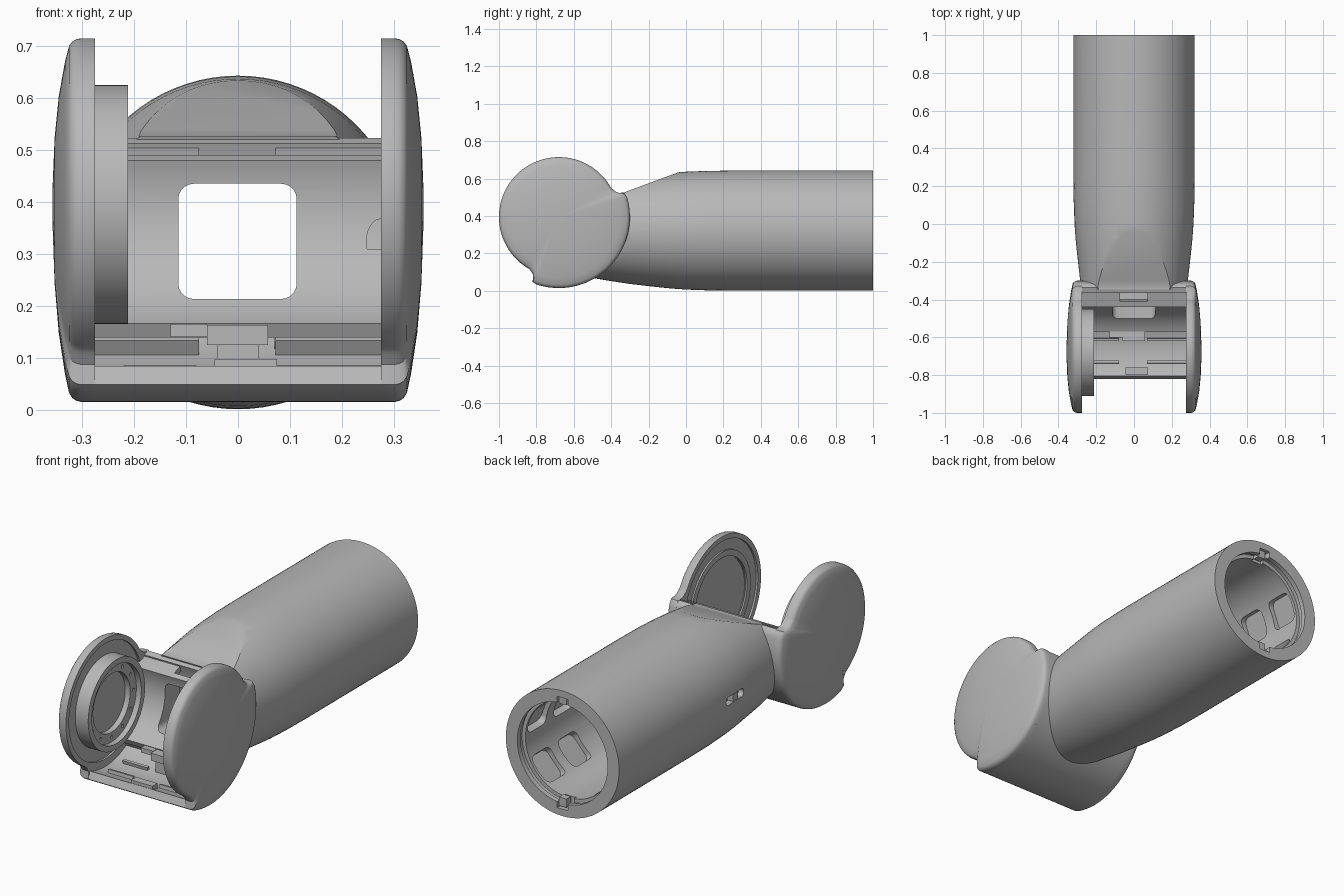
import bpy, bmesh
from math import sin, cos, pi, radians
from mathutils import Vector

if "Cube" in bpy.data.objects:
    bpy.data.objects.remove(bpy.data.objects["Cube"])

GREY = (0.48, 0.48, 0.48, 1)
mat = bpy.data.materials.new("plain grey")
mat.use_nodes = True
mat.diffuse_color = GREY
mat.node_tree.nodes["Principled BSDF"].inputs["Base Color"].default_value = GREY

X, Y, Z = Vector((1, 0, 0)), Vector((0, 1, 0)), Vector((0, 0, 1))
HUB = Vector((0, -0.68, 0.395))     # axis of the head, along x
AXIS = Vector((0, 0, 0.322))        # axis of the arm, along y


def loft(name, rings):
    """Closed solid through a list of equal-length point rings."""
    bm = bmesh.new()
    loops = [[bm.verts.new(p) for p in ring] for ring in rings]
    n = len(loops[0])
    for a, b in zip(loops, loops[1:]):
        for i in range(n):
            j = (i + 1) % n
            bm.faces.new((a[i], a[j], b[j], b[i]))
    bm.faces.new(loops[0])
    bm.faces.new(loops[-1])
    bmesh.ops.recalc_face_normals(bm, faces=bm.faces)
    me = bpy.data.meshes.new(name)
    bm.to_mesh(me)
    bm.free()
    me.materials.append(mat)
    ob = bpy.data.objects.new(name, me)
    bpy.context.collection.objects.link(ob)
    return ob


def prism(name, pts, lo, hi, u=Y, v=Z, n=X, origin=Vector()):
    return loft(name, [[origin + u * a + v * b + n * h for a, b in pts] for h in (lo, hi)])


def lathe(name, profile, axis, u, v, origin, seg=64):
    """Turned solid from (position along axis, radius) pairs."""
    angles = [2 * pi * i / seg for i in range(seg)]
    return loft(name, [[origin + axis * h + (u * cos(t) + v * sin(t)) * r for t in angles]
                       for h, r in profile])


def hub_lathe(name, profile):
    return lathe(name, profile, X, Y, Z, HUB, 80)


def arm_lathe(name, profile):
    return lathe(name, profile, Y, X, Z, AXIS, 80)


def rounded_rect(w, h, r):
    pts = []
    for k, (sx, sy) in enumerate(((1, 1), (-1, 1), (-1, -1), (1, -1))):
        for i in range(6):
            t = pi / 2 * (k + i / 5)
            pts.append((sx * (w / 2 - r) + r * cos(t), sy * (h / 2 - r) + r * sin(t)))
    return pts


def box(name, x0, x1, y0, y1, z0, z1):
    return prism(name, [(y0, z0), (y1, z0), (y1, z1), (y0, z1)], x0, x1)


def sector(name, a0, a1, r0, r1, x0, x1, step=3):
    """Piece of a curved wall around the hub; r1 may be a function of the angle."""
    n = max(2, int((a1 - a0) / step))
    angles = [a0 + (a1 - a0) * i / n for i in range(n + 1)]
    outer = r1 if callable(r1) else (lambda a: r1)
    pts = [(outer(a) * cos(radians(a)), outer(a) * sin(radians(a))) for a in angles]
    pts += [(r0 * cos(radians(a)), r0 * sin(radians(a))) for a in reversed(angles)]
    return prism(name, pts, x0, x1, origin=HUB)


def cut(target, cutters):
    bpy.context.view_layer.objects.active = target
    for c in cutters:
        m = target.modifiers.new("cut", "BOOLEAN")
        m.operation, m.solver, m.object = "DIFFERENCE", "EXACT", c
        bpy.ops.object.modifier_apply(modifier=m.name)
    for c in cutters:
        bpy.data.objects.remove(c)


# Head outline: small circle at front and top, larger one at back and bottom
STEPS = [(-180, .32), (-119, .32), (-114, .337), (-112, .374), (-109, .38), (16, .38),
         (20, .373), (22, .345), (24, .333), (29, .32), (180, .32)]


def outline(a):
    for (a0, r0), (a1, r1) in zip(STEPS, STEPS[1:]):
        if a <= a1:
            return r0 + (r1 - r0) * (a - a0) / (a1 - a0)
    return STEPS[-1][1]


def side_cap(name, s):
    angles = list(range(-180, 180, 2))
    dome = [(.275, 1), (.302, 1), (.311, .994), (.319, .98), (.325, .955),
            (.333, .86), (.345, .65), (.353, .4), (.357, .1)]
    return loft(name, [[HUB + X * s * x + (Y * cos(radians(a)) + Z * sin(radians(a)))
                        * outline(a) * k for a in angles] for x, k in dome])


right_cap = side_cap("right_side_cap", -1)
left_cap = side_cap("left_side_cap", 1)
cut(right_cap, [hub_lathe("c", [(-.26, .295), (-.285, .295)])])
cut(left_cap, [hub_lathe("c", [(.26, .295), (.285, .295)]),
               hub_lathe("c", [(.26, .205), (.305, .205)]),
               hub_lathe("c", [(.26, .125), (.325, .125)])])
hub_lathe("left_bearing_rim", [(.29, .24), (.277, .24), (.277, .21), (.288, .21)])

# Curved wall joining the caps, and the thinner liner inside it
shell = sector("head_shell", -112, 20.5, .335, outline, -.29, .29, 2)
liner = sector("head_liner", -64, 19.5, .255, .285, -.289, .289)


def window(grow=0):
    return prism("c", rounded_rect(.228 + grow, .222 + grow, .03), -.6, -.2,
                 X, Z, Y, Vector((-.001, 0, .324)))


cut(shell, [window(.012)])
cut(liner, [window(), lathe("c", [(-.44, .045), (-.3, .045)], Y, X * .6, Z,
                            Vector((.274, 0, .322)), 24)])

# Window frame bridging the liner and the shell
frame = prism("window_frame", rounded_rect(.252, .246, .04), -.46, -.31,
              X, Z, Y, Vector((-.001, 0, .324)))
cut(frame, [window(), hub_lathe("c", [(-.4, .262), (.4, .262)])])

# Bearing ring with a circle of screw holes
ring = hub_lathe("bearing_ring", [(-.292, .23), (-.212, .23), (-.212, .2), (-.24, .2),
                                  (-.24, .15), (-.268, .15)])
cut(ring, [lathe("c", [(-.255, .008), (-.23, .008)], X, Y, Z,
                 HUB + (Y * cos(t) + Z * sin(t)) * .176, 10)
           for t in [2 * pi * i / 12 for i in range(12)]])

# Rails, pads and blocks on the head floor
for i, a in enumerate((-99, -78, -55)):
    sector(f"right_floor_rail_{i}", a - 1.2, a + 1.2, .318, .34, -.22, -.08)
    sector(f"left_floor_rail_{i}", a - 1.2, a + 1.2, .318, .34, .07, .28)
for side, x0, x1 in (("right", -.28, -.075), ("left", .072, .28)):
    sector(side + "_floor_pad", -60, -46, .302, .34, x0, x1)
    sector(side + "_top_pad", 14, 19, .28, .34, x0, x1)
box("floor_block", -.06, .058, -.62, -.57, .125, .163)
box("floor_block_foot", -.04, .04, -.61, -.58, .04, .13)
box("small_floor_block", -.13, -.06, -.6, -.57, .14, .165)
box("front_floor_strip", -.045, .075, -.8, -.76, .06, .098)

# Hollow arm with a flat facet on top, trimmed to the curved head
arm = arm_lathe("arm_tube", [(1, .321), (.25, .321), (.12, .3195), (0, .315), (-.08, .309),
                             (-.15, .302), (-.23, .293), (-.3, .285), (-.38, .273), (-.52, .25)])
cuts = [prism("c", [(-.33, .527), (0, .649), (0, .9), (-.6, .9), (-.6, .527)], -.5, .5),
        hub_lathe("c", [(-.5, .358), (.5, .358)]),
        arm_lathe("c", [(1.1, .256), (.975, .256), (.975, .264), (.95, .264), (.95, .245),
                        (-.1, .245), (-.28, .18), (-.45, .18)]),
        prism("c", rounded_rect(.15, .04, .019), -.4, -.285, origin=Vector((0, .055, .335)))]
for s in (-1, 1):
    cuts.append(box("c", -.03, .03, .93, 1.1, .322 + s * .26 - .025, .322 + s * .26 + .025))
    for deg in (-42, 20):
        t = radians(deg)
        n, v = X * s * cos(t) + Z * sin(t), -X * s * sin(t) + Z * cos(t)
        for y in (.86, .65):
            cuts.append(prism("c", rounded_rect(.15, .15, .03), .2, .268, Y, v, n,
                              AXIS + Y * y))
cut(arm, cuts)

# Latch blocks in the end notches and a button in the side slot
for name, s in (("top_latch", 1), ("bottom_latch", -1)):
    z = .322 + s * .262
    box(name, -.012, .03, .95, .985, z - .018, z + .026)
box("slot_button", -.315, -.28, .03, .07, .317, .353)

# Smooth curved faces, keep crisp edges
bpy.ops.object.select_all(action="DESELECT")
for ob in bpy.context.collection.objects:
    if ob.type == "MESH" and mat.name in ob.data.materials:
        ob.select_set(True)
        bpy.context.view_layer.objects.active = ob
bpy.ops.object.shade_smooth_by_angle(angle=radians(30))
